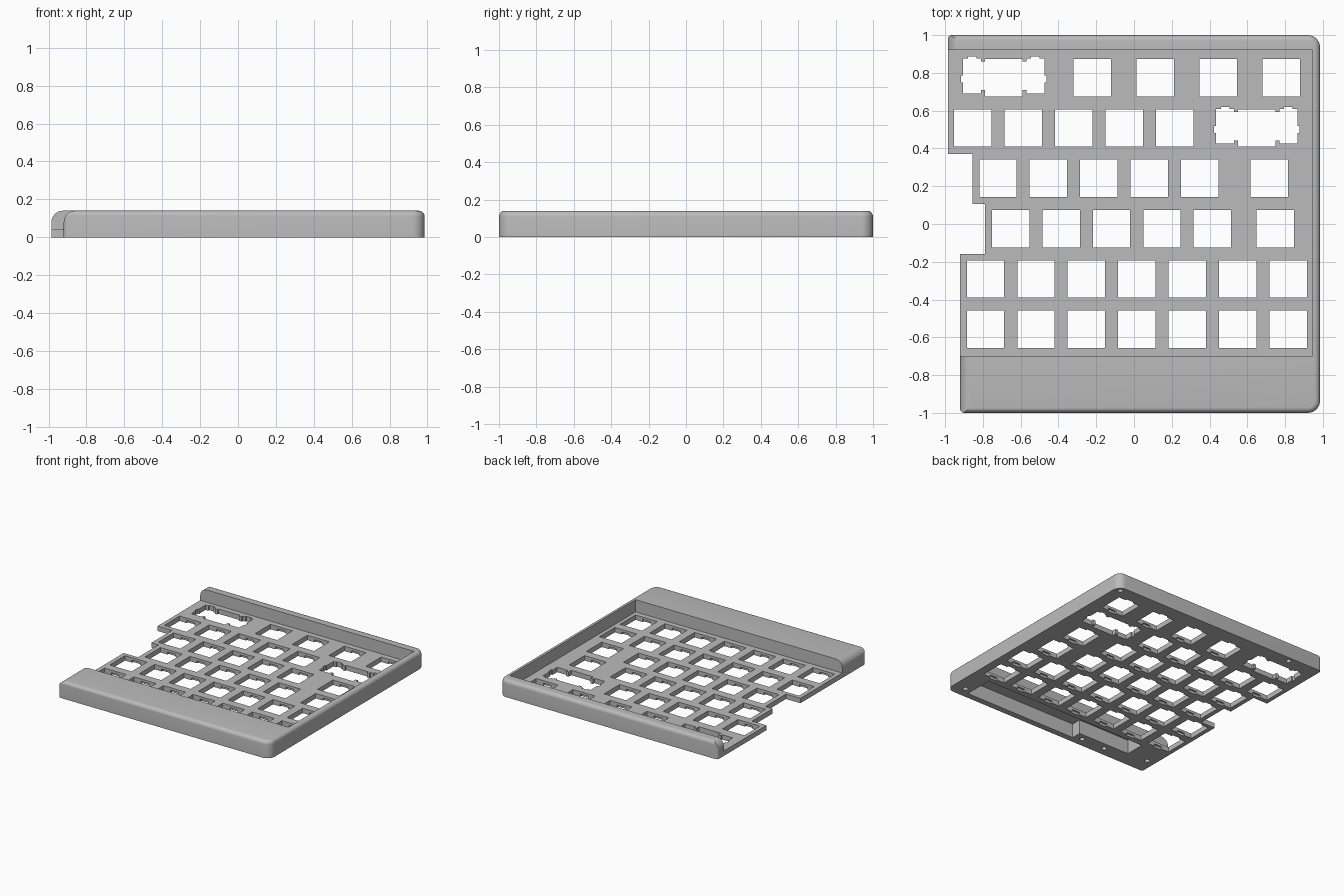
import bpy
import bmesh
from math import sin, cos, pi
from mathutils import Vector, Matrix

if "Cube" in bpy.data.objects:
    bpy.data.objects.remove(bpy.data.objects["Cube"])

TOP, PLATE, PITCH, HOLE = 0.14, 0.04, 0.267, 0.198

grey = bpy.data.materials.new("light_grey")
grey.use_nodes = True
grey.diffuse_color = (0.5, 0.5, 0.5, 1)
grey.node_tree.nodes["Principled BSDF"].inputs["Base Color"].default_value = (0.5, 0.5, 0.5, 1)


def add_prism(bm, points, z0, z1):
    """Extrude a flat outline between two heights."""
    face = bm.faces.new([bm.verts.new((x, y, z0)) for x, y in points])
    ext = bmesh.ops.extrude_face_region(bm, geom=[face])["geom"]
    verts = [v for v in ext if isinstance(v, bmesh.types.BMVert)]
    bmesh.ops.translate(bm, vec=(0, 0, z1 - z0), verts=verts)


def make(name, bm):
    bmesh.ops.recalc_face_normals(bm, faces=bm.faces)
    mesh = bpy.data.meshes.new(name)
    bm.to_mesh(mesh)
    bm.free()
    mesh.materials.append(grey)
    obj = bpy.data.objects.new(name, mesh)
    bpy.context.collection.objects.link(obj)
    return obj


def cutter(name, outlines, z0, z1):
    bm = bmesh.new()
    for points in outlines:
        add_prism(bm, points, z0, z1)
    return make(name, bm)


def rect(cx, cy, w, h):
    return [(cx + sx * w / 2, cy + sy * h / 2) for sx, sy in ((-1, -1), (1, -1), (1, 1), (-1, 1))]


def arc(cx, cy, r, a0, a1, n=8):
    return [(cx + r * cos(a0 + (a1 - a0) * i / n), cy + r * sin(a0 + (a1 - a0) * i / n))
            for i in range(n + 1)]


# Case: stepped left side, rounded right corners, rounded top edge
R, X, LEFT = 0.065, 0.985, -0.92
outline = [(LEFT, -1)] + arc(X - R, -1 + R, R, -pi / 2, 0) + arc(X - R, 1 - R, R, 0, pi / 2)
outline += [(-X, 1), (-X, 0.37), (-0.855, 0.37), (-0.855, 0.105),
            (-0.79, 0.105), (-0.79, -0.16), (LEFT, -0.16)]
bm = bmesh.new()
add_prism(bm, outline, 0, TOP)
rim_edges = [e for e in bm.edges if all(v.co.z > TOP - 0.01 for v in e.verts)
             and (max(v.co.x for v in e.verts) > 0)]
bmesh.ops.bevel(bm, geom=rim_edges, offset=0.03, segments=5, profile=0.5, affect='EDGES')
case = make("keyboard_case", bm)

# Sunken key well, open on the left
cutters = [cutter("well_cutter", [[(-1.2, -0.7), (0.945, -0.7), (0.945, 0.92), (-1.2, 0.92)]], PLATE, 0.3)]

# Rounded left ends of the back wall and front block
bm = bmesh.new()
r = 0.06
for x0, y0, y1 in ((-X, 0.6, 1.1), (LEFT, -1.1, -0.4)):
    pts = [(x0 + r, 0.2), (x0 - 0.03, 0.2), (x0 - 0.03, TOP - r)]
    pts += arc(x0 + r, TOP - r, r, pi, pi / 2)
    n = len(bm.verts)
    add_prism(bm, pts, -y1, -y0)
    bm.verts.ensure_lookup_table()
    bmesh.ops.transform(bm, matrix=Matrix.Rotation(pi / 2, 4, 'X'), verts=bm.verts[n:])
cutters.append(make("end_cutter", bm))

# Small upright rounding on the two left corners
corners = []
c = 0.02
for x0, s in ((-X, 1), (LEFT, -1)):
    corners.append([(x0 + c, s * 1.05), (x0 - 0.05, s * 1.05), (x0 - 0.05, s * (1 - c))]
                   + [(x, s * y) for x, y in arc(x0 + c, 1 - c, c, pi, pi / 2, 4)])
cutters.append(cutter("corner_cutter", corners, -0.1, 0.3))

# Switch openings, one row at a time: y, first x, spacing, count, extra x
rows = [(0.775, -0.22, 0.333, 4, []), (0.508, -0.853, PITCH, 5, []),
        (0.242, -0.72, PITCH, 5, [0.717]), (-0.025, -0.653, PITCH, 5, [0.748]),
        (-0.291, -0.786, PITCH, 7, []), (-0.557, -0.786, PITCH, 7, [])]
wide_keys = [(-0.69, 0.775), (0.65, 0.508)]
keys = [(x, y) for y, x0, step, n, extra in rows for x in [x0 + i * step for i in range(n)] + extra]
cutters.append(cutter("switch_cutter", [rect(x, y, HOLE, HOLE) for x, y in keys], -0.1, 0.1))

# Clip recesses on the underside of each opening
cutters.append(cutter("clip_cutter", [rect(x, y, 0.07, HOLE + 0.028) for x, y in keys], -0.1, 0.02))

# Wide-key openings with stabiliser arms, mirrored about the key centre
h = HOLE / 2
half = [(h, -h), (h, -0.065), (0.121, -0.065), (0.121, -0.083), (0.215, -0.083),
        (0.215, -0.025), (0.226, -0.025), (0.226, 0.012), (0.215, 0.012), (0.215, 0.1),
        (0.19, 0.1), (0.19, 0.112), (0.145, 0.112), (0.145, 0.1),
        (0.121, 0.1), (0.121, 0.085), (h, 0.085), (h, h)]
shape = half + [(-x, y) for x, y in reversed(half)]
cutters.append(cutter("stabiliser_cutter",
                      [[(cx + x, cy + y) for x, y in shape] for cx, cy in wide_keys], -0.1, 0.1))

# Electronics pocket under the front block
cutters.append(cutter("pocket_cutter", [[(-0.67, -0.87), (-0.2, -0.87), (-0.2, -0.95), (0.82, -0.95),
                                         (0.82, -0.71), (-0.67, -0.71)]], -0.1, 0.115))

# Blind screw holes
screws = [(0.935, 0.955), (-0.7, 0.96), (0.88, -0.91), (-0.27, -0.925), (-0.485, -0.925), (-0.85, -0.86)]
cutters.append(cutter("screw_cutter", [arc(x, y, 0.02, 0, 2 * pi * 15 / 16, 15) for x, y in screws], -0.1, 0.09))

# Apply every cut, then drop the cutters
bpy.context.view_layer.objects.active = case
case.select_set(True)
for obj in cutters:
    mod = case.modifiers.new(obj.name, 'BOOLEAN')
    mod.operation, mod.solver, mod.object = 'DIFFERENCE', 'EXACT', obj
    bpy.ops.object.modifier_apply(modifier=mod.name)
    bpy.data.objects.remove(obj)
bpy.ops.object.shade_smooth_by_angle(angle=pi / 6)
